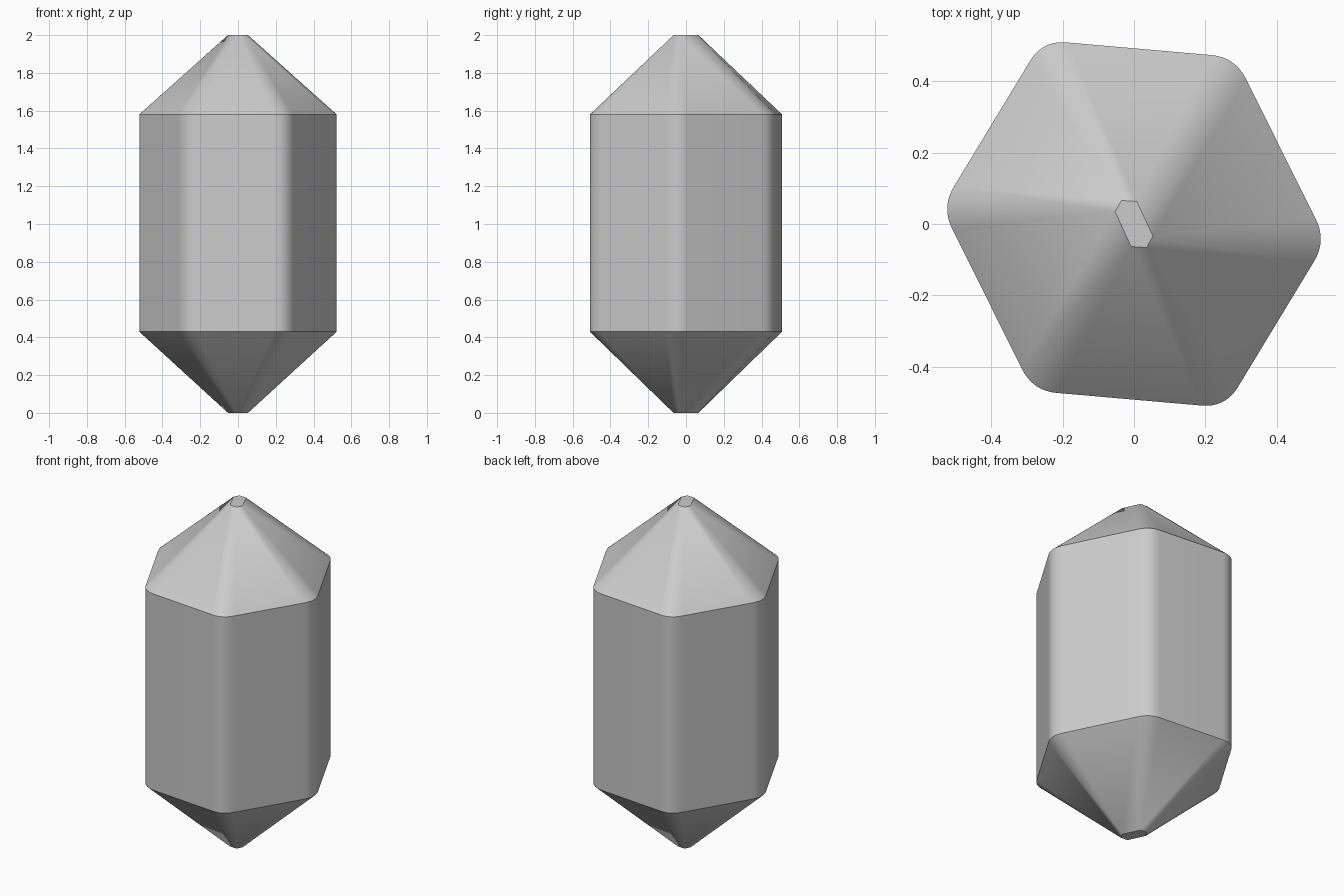
import bpy, bmesh
from mathutils import Vector

if "Cube" in bpy.data.objects:
    bpy.data.objects.remove(bpy.data.objects["Cube"])

STEPS = 12      # segments per rounded corner
TRIM = 0.068    # how far each corner is cut back

# Half of each hexagon; the other half is its point reflection
outer = [Vector(p) for p in ((0.283, 0.467), (0.539, -0.047), (0.256, -0.514))]
outer += [-p for p in outer]
tip = [Vector(p) for p in ((0.008, 0.063), (0.053, -0.034), (0.035, -0.066))]
tip += [-p for p in tip]


def rounded_corner(i):
    c = outer[i]
    a = c + (outer[i - 1] - c).normalized() * TRIM
    b = c + (outer[(i + 1) % 6] - c).normalized() * TRIM
    ts = [k / STEPS for k in range(STEPS + 1)]
    return [a * (1 - t) ** 2 + c * 2 * t * (1 - t) + b * t * t for t in ts]


bm = bmesh.new()
profile = [(i, p) for i in range(6) for p in rounded_corner(i)]
n = len(profile)
low = [bm.verts.new((p.x, p.y, 0.43)) for _, p in profile]
high = [bm.verts.new((p.x, p.y, 1.58)) for _, p in profile]
tip_low = [bm.verts.new((p.x, p.y, 0)) for p in tip]
tip_high = [bm.verts.new((p.x, p.y, 2)) for p in tip]

# Prism walls, and slopes where each rounded corner runs into one tip vertex
for k in range(n):
    j = (k + 1) % n
    bm.faces.new((low[k], low[j], high[j], high[k]))
    ck, cj = profile[k][0], profile[j][0]
    for ring, point in ((low, tip_low), (high, tip_high)):
        verts = [ring[k], ring[j], point[cj]]
        if ck != cj:
            verts.append(point[ck])
        bm.faces.new(verts)
bm.faces.new(tip_low)
bm.faces.new(tip_high)
bmesh.ops.recalc_face_normals(bm, faces=bm.faces)

# Crystal body
mesh = bpy.data.meshes.new("crystal")
bm.to_mesh(mesh)
bm.free()
crystal = bpy.data.objects.new("crystal", mesh)
bpy.context.collection.objects.link(crystal)
bpy.context.view_layer.objects.active = crystal
crystal.select_set(True)
bpy.ops.object.shade_smooth_by_angle(angle=0.5)
